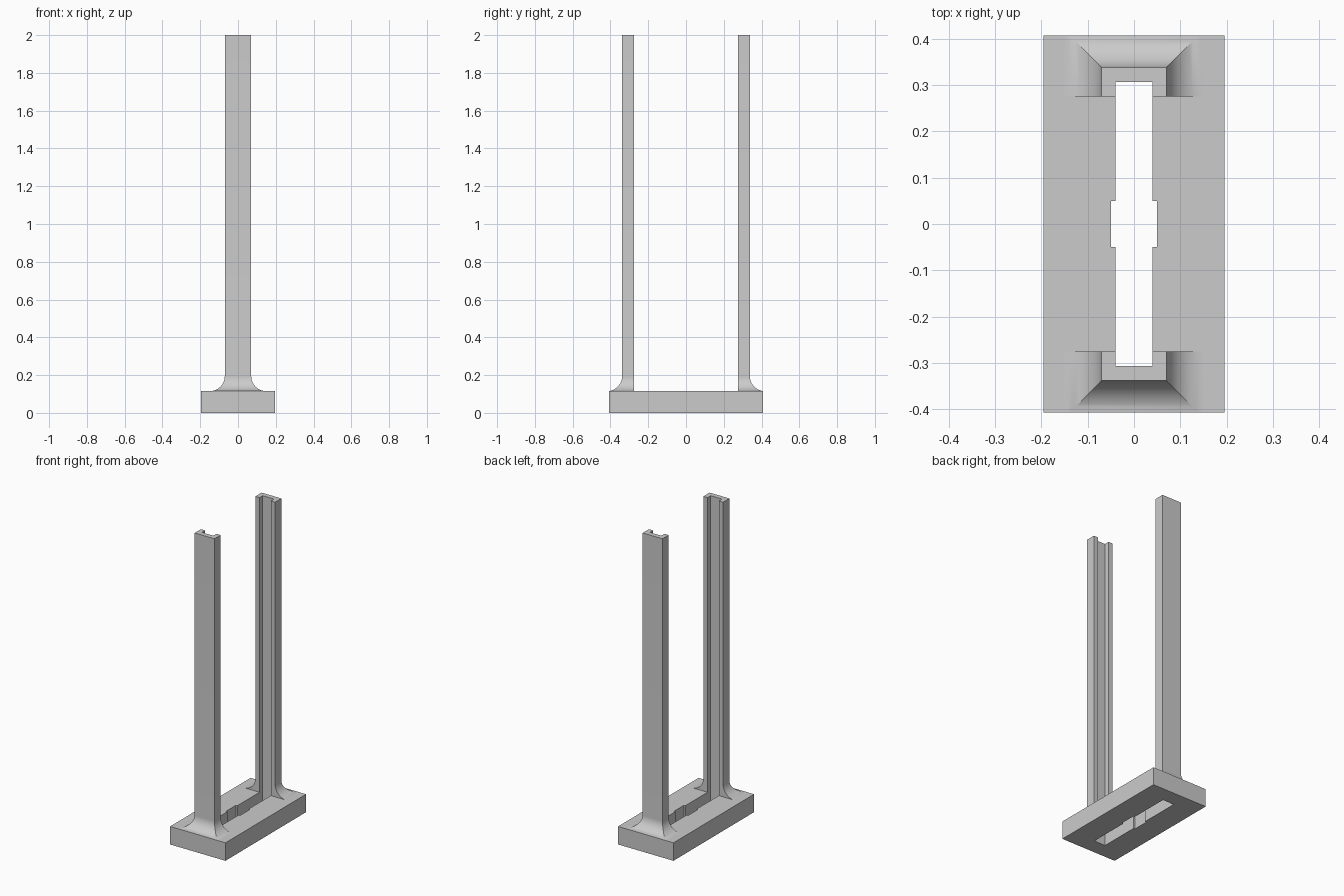
import bpy, bmesh, math

cube = bpy.data.objects.get("Cube")
if cube:
    bpy.data.objects.remove(cube, do_unlink=True)

# Main dimensions
BASE_X, BASE_Y, BASE_Z = 0.196, 0.407, 0.115
POST_X, POST_IN, POST_OUT = 0.07, 0.275, 0.338
SLOT_X, SLOT_Y = 0.04, 0.307
FILLET, STEPS, TOP = 0.08, 16, 2.0

grey = bpy.data.materials.new("plain grey")
grey.use_nodes = True
colour = (0.6, 0.6, 0.6, 1)
grey.diffuse_color = colour
grey.node_tree.nodes["Principled BSDF"].inputs["Base Color"].default_value = colour


def loft(name, sections):
    """Closed solid through rectangles given as (x0, x1, y0, y1, z)."""
    bm = bmesh.new()
    rings = [[bm.verts.new(p) for p in ((x0, y0, z), (x1, y0, z), (x1, y1, z), (x0, y1, z))]
             for x0, x1, y0, y1, z in sections]
    for a, b in zip(rings, rings[1:]):
        for i in range(4):
            j = (i + 1) % 4
            bm.faces.new((a[i], a[j], b[j], b[i]))
    bm.faces.new(rings[0])
    bm.faces.new(rings[-1])
    bmesh.ops.recalc_face_normals(bm, faces=bm.faces)
    mesh = bpy.data.meshes.new(name)
    bm.to_mesh(mesh)
    bm.free()
    mesh.materials.append(grey)
    obj = bpy.data.objects.new(name, mesh)
    bpy.context.collection.objects.link(obj)
    return obj


def box(name, x, y, z0, z1):
    return loft(name, [(-x, x, -y, y, z) for z in (z0, z1)])


def activate(obj):
    bpy.ops.object.select_all(action='DESELECT')
    obj.select_set(True)
    bpy.context.view_layer.objects.active = obj


def cut(obj, cutter):
    activate(obj)
    mod = obj.modifiers.new("cut", 'BOOLEAN')
    mod.operation = 'DIFFERENCE'
    mod.solver = 'EXACT'
    mod.object = cutter
    bpy.ops.object.modifier_apply(modifier=mod.name)


def post(name, side):
    """Upright whose foot flares into the base with a concave fillet."""
    sections = []
    for i in range(STEPS + 1):
        a = math.pi / 2 * i / STEPS
        out = FILLET * (1 - math.sin(a))
        z = BASE_Z + FILLET * (1 - math.cos(a))
        x, y = POST_X + out, min(POST_OUT + out, BASE_Y)
        sections.append((-x, x, side * POST_IN, side * y, z))
    sections.append((-POST_X, POST_X, side * POST_IN, side * POST_OUT, TOP))
    return loft(name, sections)


# One long cutter makes both the base slot and the grooves in the posts
slot = box("slot_cutter", SLOT_X, SLOT_Y, -0.1, TOP + 0.1)
notch = box("notch_cutter", 0.05, 0.05, -0.1, 0.3)

base = box("base", BASE_X, BASE_Y, 0, BASE_Z)
cut(base, slot)
cut(base, notch)

# Grooved uprights
for name, side in (("front_post", -1), ("back_post", 1)):
    upright = post(name, side)
    cut(upright, slot)
    activate(upright)
    bpy.ops.object.shade_smooth_by_angle(angle=math.radians(25))

for cutter in (slot, notch):
    bpy.data.objects.remove(cutter, do_unlink=True)
